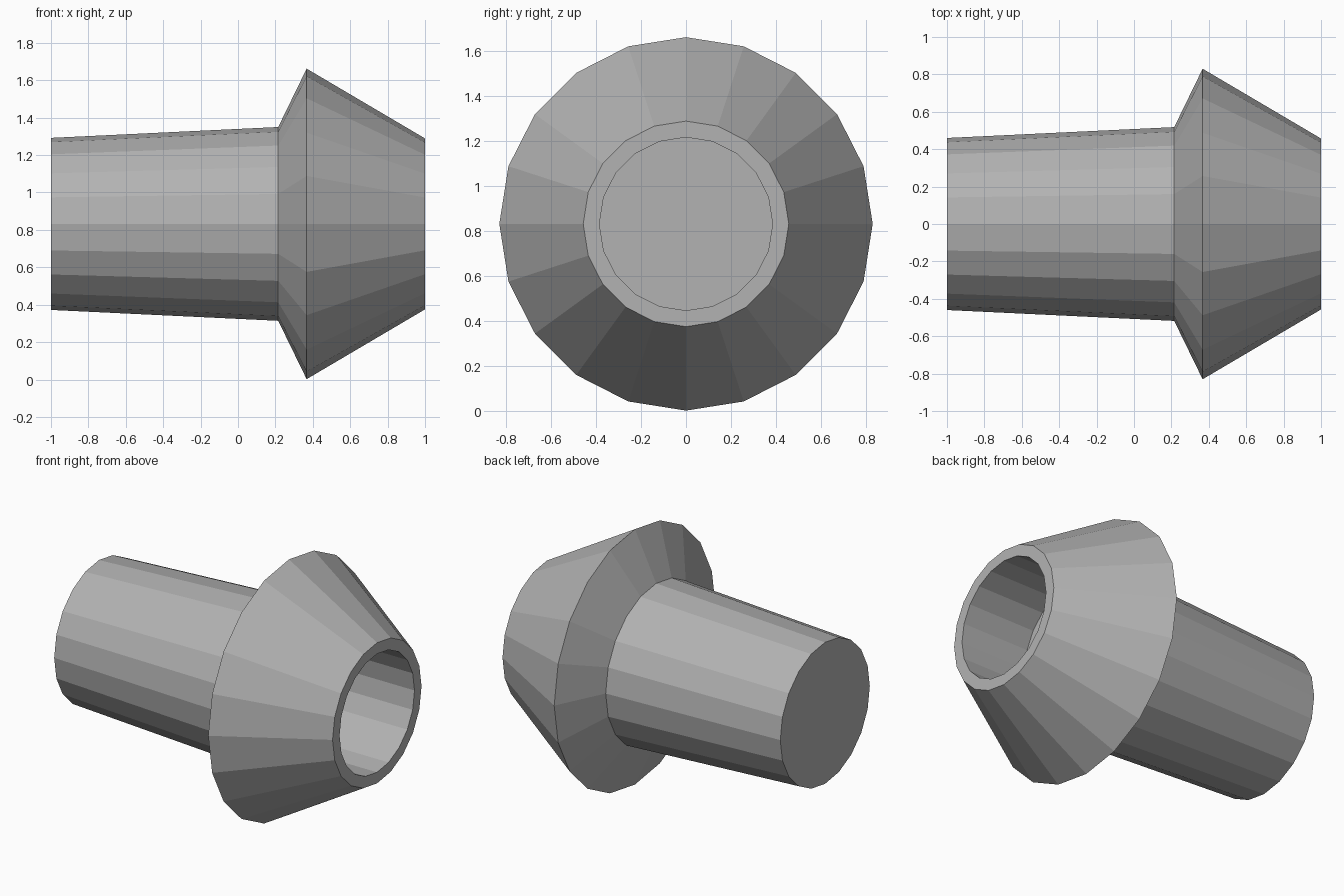
import bpy, bmesh
from math import cos, sin, tau

if "Cube" in bpy.data.objects:
    bpy.data.objects.remove(bpy.data.objects["Cube"])

SIDES = 20
AXIS_Z = 0.832

# (x along axis, radius): closed end, barrel, flared collar, open rim, blind bore
PROFILE = [(-1.0, 0.46), (0.215, 0.518), (0.367, 0.83),
           (1.0, 0.457), (1.0, 0.385), (0.515, 0.385)]


def ring(bm, x, r):
    """One 20-sided loop around the x axis."""
    return [bm.verts.new((x, r * cos(tau * i / SIDES), AXIS_Z + r * sin(tau * i / SIDES)))
            for i in range(SIDES)]


# Turned nozzle body
bm = bmesh.new()
rings = [ring(bm, x, r) for x, r in PROFILE]
for a, b in zip(rings, rings[1:]):
    for i in range(SIDES):
        j = (i + 1) % SIDES
        bm.faces.new((a[i], a[j], b[j], b[i]))

# Closed back end and bore floor
bm.faces.new(rings[0])
bm.faces.new(rings[-1])
bmesh.ops.recalc_face_normals(bm, faces=bm.faces)

mesh = bpy.data.meshes.new("flared_nozzle")
bm.to_mesh(mesh)
bm.free()

# Dark grey finish
grey = bpy.data.materials.new("dark_grey")
grey.diffuse_color = (0.45, 0.45, 0.45, 1)
grey.use_nodes = True
grey.node_tree.nodes["Principled BSDF"].inputs["Base Color"].default_value = grey.diffuse_color
mesh.materials.append(grey)
bpy.context.collection.objects.link(bpy.data.objects.new("flared_nozzle", mesh))
